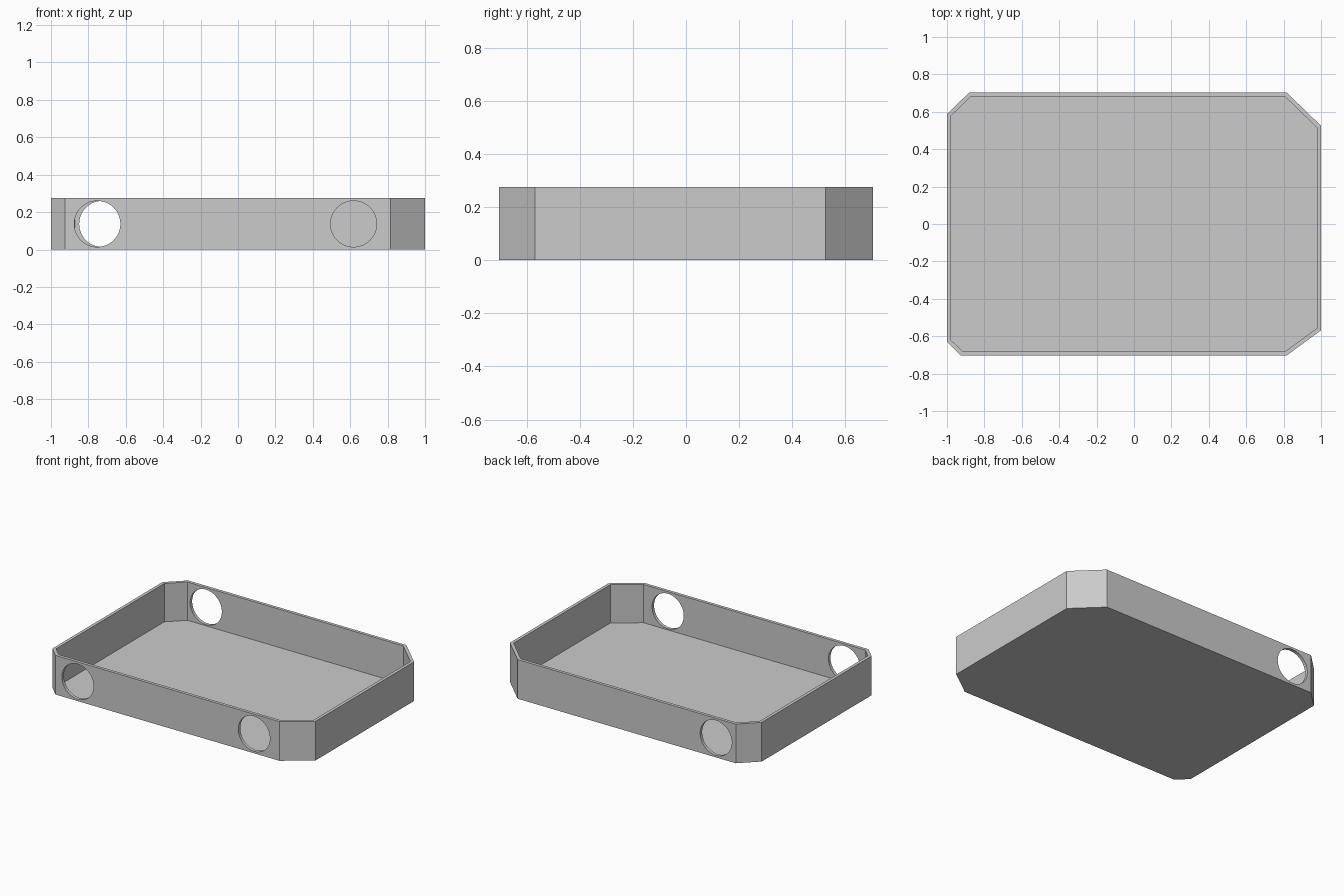
import bpy
import bmesh
import math

HEIGHT, WALL, FLOOR = 0.275, 0.022, 0.006
HOLE_RADIUS, HOLE_Z = 0.123, 0.137

cube = bpy.data.objects.get("Cube")
if cube:
    bpy.data.objects.remove(cube, do_unlink=True)

grey = bpy.data.materials.new("plain grey")
grey.use_nodes = True
colour = (0.6, 0.6, 0.6, 1)
grey.diffuse_color = colour
grey.node_tree.nodes["Principled BSDF"].inputs["Base Color"].default_value = colour


def add_object(name, bm):
    bmesh.ops.recalc_face_normals(bm, faces=bm.faces)
    mesh = bpy.data.meshes.new(name)
    bm.to_mesh(mesh)
    bm.free()
    mesh.materials.append(grey)
    obj = bpy.data.objects.new(name, mesh)
    bpy.context.collection.objects.link(obj)
    return obj


# Tray: chamfered outline raised to a block, then hollowed from the top
outline = [(-0.925, -0.704), (0.815, -0.704), (1, -0.568), (1, 0.525),
           (0.815, 0.704), (-0.88, 0.704), (-1, 0.588), (-1, -0.63)]
bm = bmesh.new()
base = bm.faces.new([bm.verts.new((x, y, 0)) for x, y in outline])
raised = bmesh.ops.extrude_face_region(bm, geom=[base], use_keep_orig=True)["geom"]
for v in raised:
    if isinstance(v, bmesh.types.BMVert):
        v.co.z = HEIGHT
bmesh.ops.recalc_face_normals(bm, faces=bm.faces)
top = max(bm.faces, key=lambda f: f.calc_center_median().z)
bmesh.ops.inset_region(bm, faces=[top], thickness=WALL, use_even_offset=True)
floor = bmesh.ops.extrude_discrete_faces(bm, faces=[top])["faces"][0]
for v in floor.verts:
    v.co.z = FLOOR
tray = add_object("tray", bm)

# Round openings through the front and back walls
bm = bmesh.new()
for side, centres in ((-1, (-0.752, 0.618)), (1, (-0.726, 0.612))):
    for x in centres:
        verts = bmesh.ops.create_cone(bm, cap_ends=True, segments=64, depth=0.1,
                                      radius1=HOLE_RADIUS, radius2=HOLE_RADIUS)["verts"]
        for v in verts:
            cx, cy, cz = v.co
            v.co = (x + cx, side * 0.69 + cz, HOLE_Z + cy)
cutter = add_object("hole_cutter", bm)
cutter.hide_render = True
cutter.hide_viewport = True

cut = tray.modifiers.new("round openings", "BOOLEAN")
cut.object = cutter
cut.operation = "DIFFERENCE"
cut.solver = "EXACT"

# Bake the cut and smooth only the rounded hole rims
bpy.context.view_layer.update()
evaluated = tray.evaluated_get(bpy.context.evaluated_depsgraph_get())
cut_mesh = bpy.data.meshes.new_from_object(evaluated)
tray.modifiers.clear()
tray.data = cut_mesh
bpy.data.objects.remove(cutter, do_unlink=True)

bpy.ops.object.select_all(action="DESELECT")
tray.select_set(True)
bpy.context.view_layer.objects.active = tray
bpy.ops.object.shade_smooth_by_angle(angle=math.radians(30))
